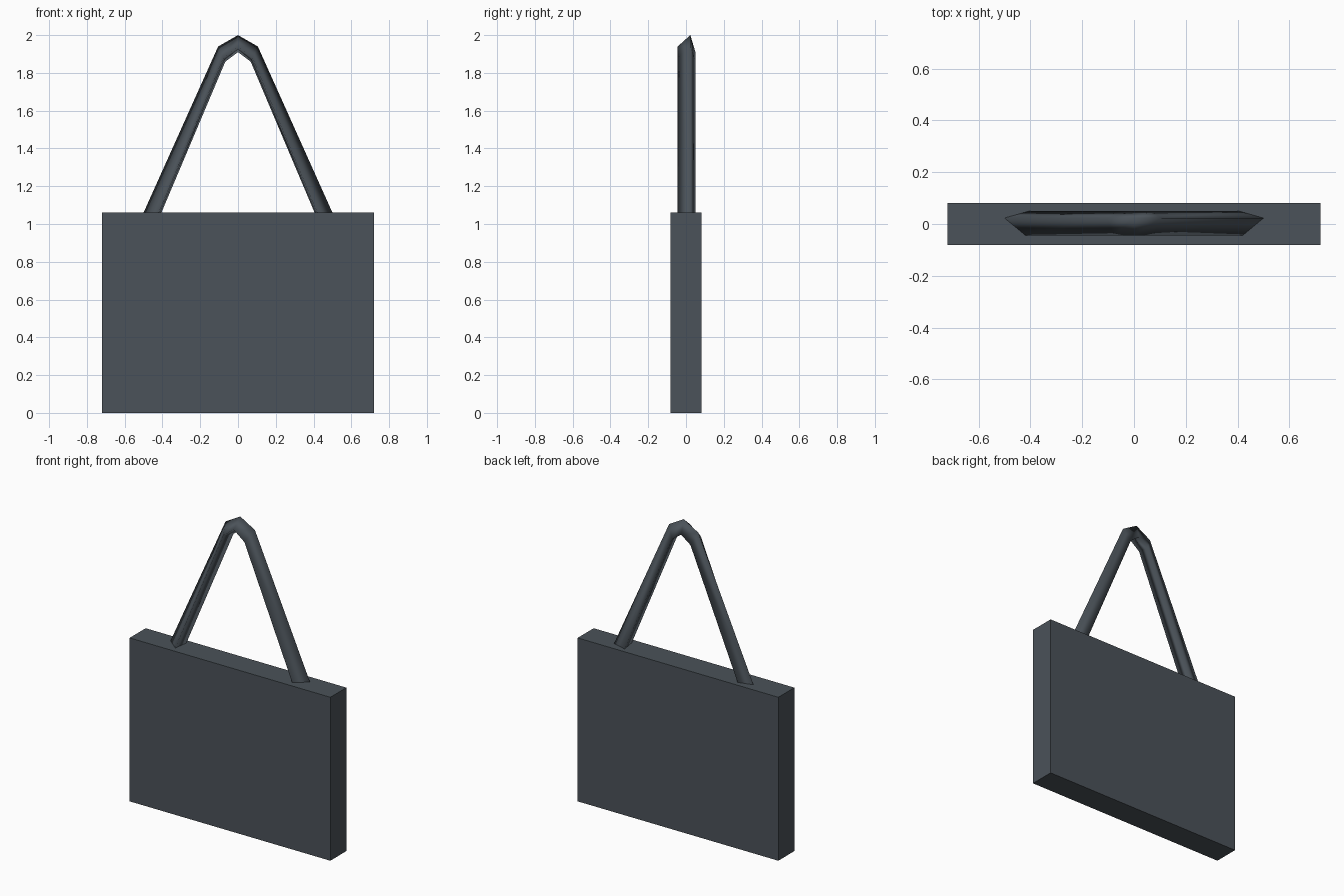
import bpy, bmesh
from mathutils import Vector

cube = bpy.data.objects.get("Cube")
if cube:
    bpy.data.objects.remove(cube)

# One slate colour for the whole bag
slate = bpy.data.materials.new("slate_grey")
slate.use_nodes = True
colour = (0.07, 0.085, 0.1, 1)
slate.diffuse_color = colour
slate.node_tree.nodes["Principled BSDF"].inputs["Base Color"].default_value = colour


def finish(bm, name):
    bmesh.ops.recalc_face_normals(bm, faces=bm.faces)
    mesh = bpy.data.meshes.new(name)
    bm.to_mesh(mesh)
    bm.free()
    obj = bpy.data.objects.new(name, mesh)
    bpy.context.collection.objects.link(obj)
    mesh.materials.append(slate)
    return obj


# Flat rectangular body
bm = bmesh.new()
bmesh.ops.create_cube(bm, size=1)
bmesh.ops.scale(bm, vec=(1.44, 0.164, 1.06), verts=bm.verts)
bmesh.ops.translate(bm, vec=(0, 0, 0.53), verts=bm.verts)
finish(bm, "bag_body")

# Three-sided handle: (inner x, z), (outer x, z), depth of the front edge
half = [((0.414, 1.04), (0.509, 1.04), 0.15),
        ((0.067, 1.86), (0.105, 1.94), 0.25)]
crown = ((0, 1.91), (0, 2.0), 0.33)
left = [((-a, b), (-c, d), t) for (a, b), (c, d), t in half]
stations = left + [crown] + half[::-1]

bm = bmesh.new()
rings = []
for inner, outer, t in stations:
    corners = []
    for y, f in ((0.023, 1), (0.05, 0), (-0.044, t)):
        x, z = Vector(inner).lerp(Vector(outer), f)
        corners.append(bm.verts.new((x, y, z)))
    rings.append(corners)
for a, b in zip(rings, rings[1:]):
    for i in range(3):
        j = (i + 1) % 3
        bm.faces.new((a[i], a[j], b[j], b[i]))
bm.faces.new(rings[0])
bm.faces.new(rings[-1])
handle = finish(bm, "handle")
for face in handle.data.polygons:
    face.use_smooth = len(face.vertices) == 4
